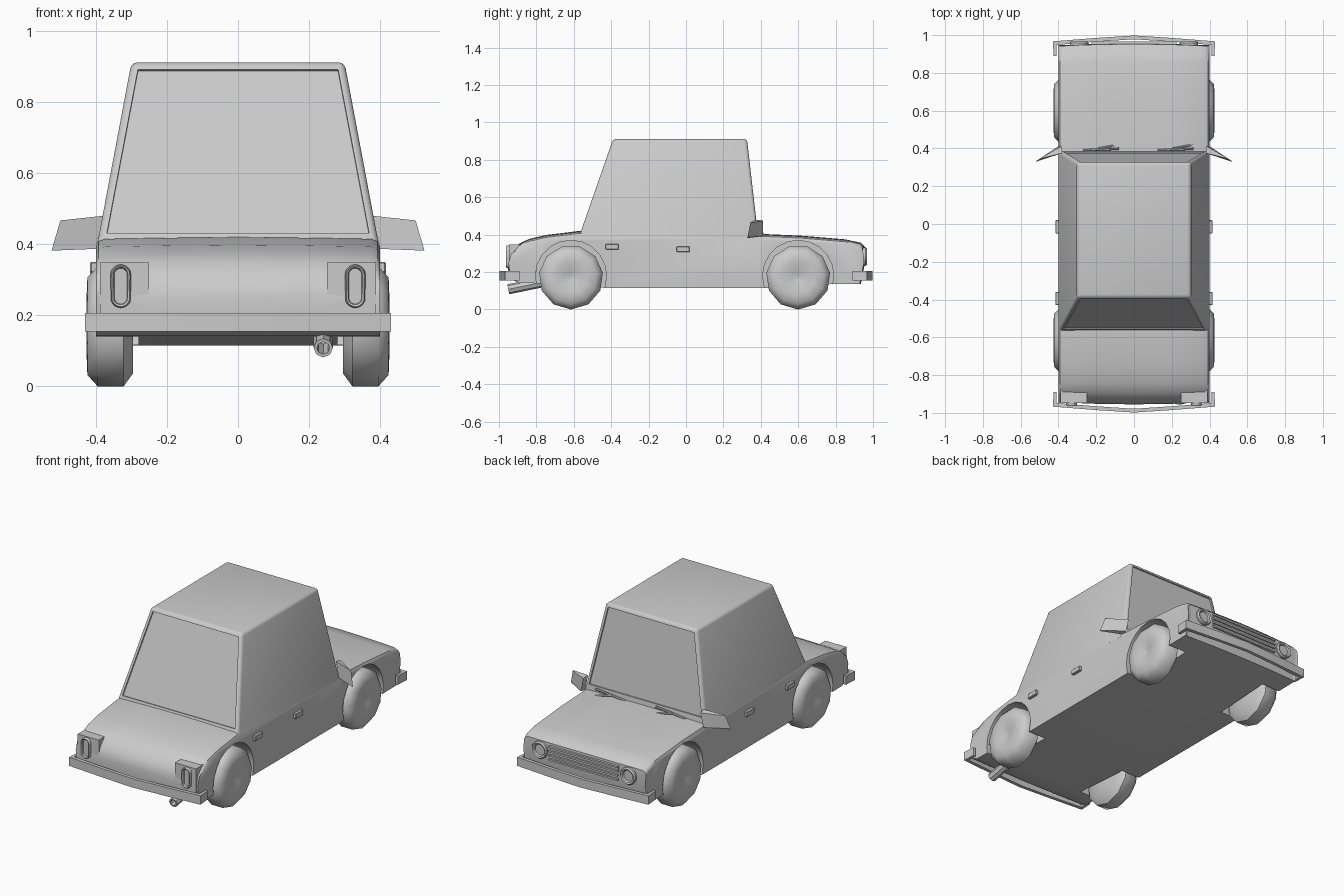
import bpy, bmesh, math
from mathutils import Vector, Matrix

if "Cube" in bpy.data.objects:
    bpy.data.objects.remove(bpy.data.objects["Cube"])


def finish(name, bm, angle=35):
    bmesh.ops.recalc_face_normals(bm, faces=bm.faces)
    me = bpy.data.meshes.new(name)
    bm.to_mesh(me)
    bm.free()
    ob = bpy.data.objects.new(name, me)
    bpy.context.collection.objects.link(ob)
    shade(ob, angle)
    return ob


def shade(ob, angle):
    bpy.ops.object.select_all(action='DESELECT')
    bpy.context.view_layer.objects.active = ob
    ob.select_set(True)
    bpy.ops.object.shade_smooth_by_angle(angle=math.radians(angle))


def loft(name, rings, closed=False, angle=35):
    """Skin equal-length rings; closed joins last to first, otherwise cap ends."""
    bm = bmesh.new()
    vs = [[bm.verts.new(p) for p in r] for r in rings]
    n = len(vs[0])
    pairs = list(zip(vs, vs[1:])) + ([(vs[-1], vs[0])] if closed else [])
    for a, b in pairs:
        for i in range(n):
            j = (i + 1) % n
            bm.faces.new((a[i], a[j], b[j], b[i]))
    if not closed:
        bm.faces.new(vs[0])
        bm.faces.new(vs[-1])
    return finish(name, bm, angle)


def box(name, lo, hi, bevel=0):
    bm = bmesh.new()
    lo, hi = Vector(lo), Vector(hi)
    bmesh.ops.create_cube(bm, size=1, matrix=Matrix.Translation((lo + hi) / 2)
                          @ Matrix.Diagonal((*(hi - lo), 1)))
    if bevel:
        bmesh.ops.bevel(bm, geom=bm.edges[:], offset=bevel, segments=1, affect='EDGES')
    return finish(name, bm)


def cylinder(name, a, b, r, sides):
    a, b = Vector(a), Vector(b)
    q = (b - a).to_track_quat('Z', 'Y')
    ring = [q @ Vector((r * math.cos(t), r * math.sin(t), 0))
            for t in (2 * math.pi * i / sides for i in range(sides))]
    return loft(name, [[a + p for p in ring], [b + p for p in ring]])


def lamp(name, x, z, y, s, rx, rz):
    """Raised oval rim with a shallow lens; s is the outward y direction."""
    def ring(k, dy):
        pts = []
        for i in range(20):
            t = 2 * math.pi * i / 20
            stretch = (rz - rx) * (1 if math.sin(t) >= 0 else -1)
            pts.append((x + rx * k * math.cos(t), y + s * dy,
                        z + rx * k * math.sin(t) + stretch))
        return pts
    return loft(name, [ring(1, -.04), ring(1, .008), ring(.88, .016),
                       ring(.7, .012), ring(.62, .002)])


# Lower body: side profile (y, z) lofted across the width, slightly bowed ends
profile = [(-.42, .115), (-.80, .14), (-.89, .142), (-.935, .165), (-.945, .25),
           (-.93, .30), (-.895, .345), (-.84, .372), (-.75, .393), (-.57, .415),
           (.38, .40), (.61, .39), (.85, .37), (.925, .352), (.943, .335),
           (.947, .25), (.925, .137), (.77, .135), (.44, .115)]
rings = []
for x, drop, bow in [(-.4, .022, -.004), (-.393, .008, 0), (-.375, 0, 0), (-.2, -.003, .007),
                     (0, -.005, .01), (.2, -.003, .007), (.375, 0, 0), (.393, .008, 0),
                     (.4, .022, -.004)]:
    rings.append([(x, y + (math.copysign(bow, y) if abs(y) > .9 else 0),
                   z - (drop if z > .33 else 0)) for y, z in profile])
body = loft("body", rings)

# Wheel arches cut into the body
for y in (-.615, .6):
    for s in (-1, 1):
        cut = cylinder("arch_cutter", (s * .28, y, .18), (s * .5, y, .18), .19, 20)
        cut.hide_render = True
        bpy.context.view_layer.objects.active = body
        m = body.modifiers.new("arch", 'BOOLEAN')
        m.operation, m.object, m.solver = 'DIFFERENCE', cut, 'EXACT'
        bpy.ops.object.modifier_apply(modifier=m.name)
        bpy.data.objects.remove(cut)
shade(body, 35)

# Cabin: tapered block, rounded edges, recessed front and rear glass
bm = bmesh.new()
low = [(-.4, -.575, .38), (.4, -.575, .38), (.4, .387, .38), (-.4, .387, .38)]
top = [(-.3, -.39, .912), (.3, -.39, .912), (.3, .326, .912), (-.3, .326, .912)]
a, b = [[bm.verts.new(p) for p in r] for r in (low, top)]
for i in range(4):
    j = (i + 1) % 4
    bm.faces.new((a[i], a[j], b[j], b[i]))
bm.faces.new(b)
bm.faces.new(a[::-1])
bmesh.ops.bevel(bm, geom=[e for e in bm.edges if max(v.co.z for v in e.verts) > .5],
                offset=.017, segments=3, profile=.5, affect='EDGES')
bmesh.ops.bisect_plane(bm, geom=bm.verts[:] + bm.edges[:] + bm.faces[:],
                       plane_co=(0, 0, .428), plane_no=(0, 0, 1))
bm.normal_update()
glass = [f for f in bm.faces if abs(f.normal.y) > .9 and f.calc_area() > .1]
bmesh.ops.inset_individual(bm, faces=glass, thickness=.006)
bmesh.ops.inset_individual(bm, faces=glass, thickness=.001, depth=-.008)
finish("cabin", bm)

# Wheels: lathed low-poly tyre with dished hub
section = [(.295, .03), (.295, .135), (.322, .172), (.395, .172), (.424, .14),
           (.426, .09), (.418, .04), (.408, .008)]
for y, end in ((-.615, "rear"), (.6, "front")):
    for s, side in ((-1, "left"), (1, "right")):
        loft(f"{end}_{side}_wheel",
             [[(s * x, y + r * math.sin(2 * math.pi * i / 11),
                .172 - r * math.cos(2 * math.pi * i / 11)) for i in range(11)]
              for x, r in section], angle=50)

# Bumpers: bowed bar wrapping round the corners
for s, name in ((-1, "rear_bumper"), (1, "front_bumper")):
    path = [(-.425, .89), (-.43, .967), (-.2, .985), (0, .998),
            (.2, .985), (.43, .967), (.425, .89)]
    inner = [(-.41, .89), (-.41, .948), (-.2, .965), (0, .978),
             (.2, .965), (.41, .948), (.41, .89)]
    loft(name, [[(x, s * y, .155), (x, s * y, .207), (u, s * v, .207), (u, s * v, .155)]
                for (x, y), (u, v) in zip(path, inner)], angle=20)

# Mirrored small parts
for s, side in ((-1, "left"), (1, "right")):
    box(f"{side}_tail_housing", (min(s * .25, s * .388), -.947, .2),
        (max(s * .25, s * .388), -.8, .348))
    lamp(f"{side}_tail_light", s * .33, .282, -.947, -1, .029, .061)
    lamp(f"{side}_headlight", s * .29, .283, .951, 1, .05, .05)
    for y, z, nm in ((-.395, .335, "rear"), (-.015, .322, "front")):
        box(f"{side}_{nm}_door_handle", (min(s * .39, s * .416), y - .035, z - .015),
            (max(s * .39, s * .416), y + .035, z + .015), .003)
    # wing mirror
    outline = [(.38, .375, .48), (.50, .345, .467), (.525, .328, .382), (.40, .372, .387)]
    loft(f"{side}_wing_mirror",
         [[(s * x, y, z) for x, y, z in outline],
          [(s * (.45 + (x - .45) * .95), y - .022 + (.03 if x < .45 else .012) * 2,
            .43 + (z - .43) * .9) for x, y, z in outline]])

# Grille: backing with horizontal slats
box("grille_panel", (-.225, .93, .24), (.225, .954, .325))
for i in range(4):
    z = .245 + i * .025
    box("grille_slat", (-.225, .94, z - .005), (.225, .965, z + .005))

# Wipers: thin arm and blade
for x in (-.27, .125):
    cylinder("wiper_blade", (x, .391, .402), (x + .19, .398, .425), .006, 6)
    cylinder("wiper_arm", (x + .19, .42, .395), (x + .08, .4, .414), .005, 6)

# Exhaust pipe: hollow tube
d = Vector((0, -.17, -.035))
q = d.to_track_quat('Z', 'Y')
start = Vector((.24, -.78, .143))
loft("exhaust_pipe",
     [[start + d * t + q @ Vector((r * math.cos(math.pi * i / 4), r * math.sin(math.pi * i / 4), 0))
       for i in range(8)] for t, r in ((0, .027), (1, .027), (1, .018), (.2, .018))])
